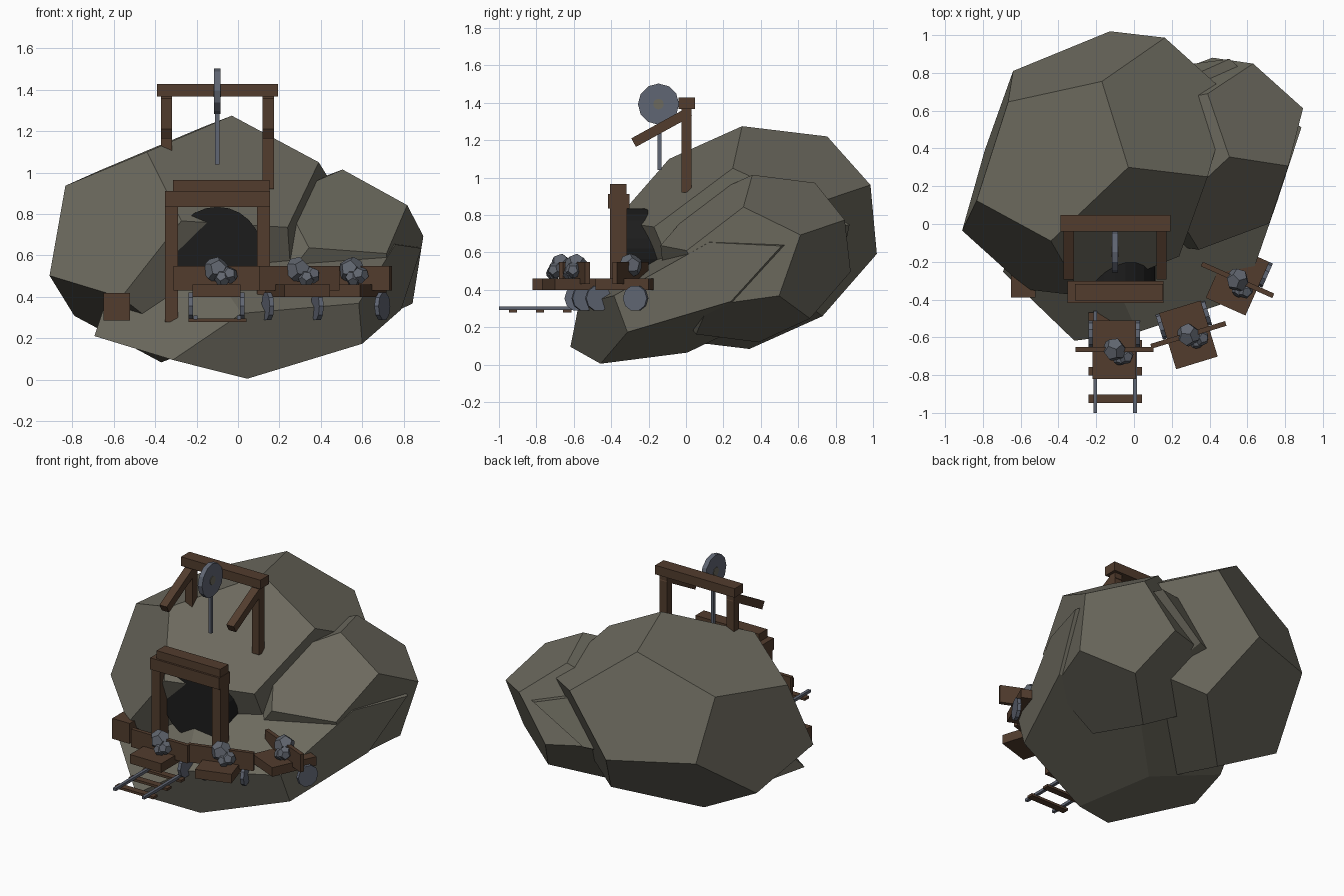
import bpy, bmesh, math
from mathutils import Vector, Matrix

if "Cube" in bpy.data.objects:
    bpy.data.objects.remove(bpy.data.objects["Cube"])

PHI = (1 + 5 ** 0.5) / 2


def material(name, r, g, b):
    m = bpy.data.materials.new(name)
    m.diffuse_color = (r, g, b, 1)
    m.use_nodes = True
    m.node_tree.nodes["Principled BSDF"].inputs["Base Color"].default_value = m.diffuse_color
    return m


ROCK = material("rock", 0.150, 0.143, 0.112)
WOOD = material("dark_wood", 0.085, 0.046, 0.027)
METAL = material("steel", 0.118, 0.133, 0.172)
ORE = material("ore_grey", 0.120, 0.133, 0.160)
DARK = material("cave_black", 0.012, 0.012, 0.012)


def finish(bm, name, mat, matrix=None):
    if matrix is not None:
        bm.transform(matrix)
    bmesh.ops.recalc_face_normals(bm, faces=bm.faces)
    me = bpy.data.meshes.new(name)
    bm.to_mesh(me)
    bm.free()
    me.materials.append(mat)
    ob = bpy.data.objects.new(name, me)
    bpy.context.collection.objects.link(ob)
    return ob


def box(name, lo, hi, mat, matrix=None):
    """Box between two corners."""
    bm = bmesh.new()
    bmesh.ops.create_cube(bm, size=1)
    lo, hi = Vector(lo), Vector(hi)
    for v in bm.verts:
        v.co = Vector([(lo[i] + hi[i]) / 2 + v.co[i] * (hi[i] - lo[i]) for i in range(3)])
    return finish(bm, name, mat, matrix)


def disc(name, center, radius, depth, axis, sides, mat, matrix=None):
    """Cylinder along X or Y."""
    bm = bmesh.new()
    bmesh.ops.create_cone(bm, cap_ends=True, segments=sides, radius1=radius,
                          radius2=radius, depth=depth)
    turn = Matrix.Rotation(math.pi / 2, 4, 'Y' if axis == 'X' else 'X')
    bm.transform(Matrix.Translation(center) @ turn)
    return finish(bm, name, mat, matrix)


def dodecahedron():
    bm = bmesh.new()
    for x in (-1, 1):
        for y in (-1, 1):
            for z in (-1, 1):
                bm.verts.new((x, y, z))
            p, q = x / PHI, y * PHI
            for co in ((0, p, q), (p, q, 0), (q, 0, p)):
                bm.verts.new(co)
    bmesh.ops.convex_hull(bm, input=bm.verts)
    bmesh.ops.dissolve_limit(bm, angle_limit=0.02, verts=bm.verts, edges=bm.edges)
    return bm


def boulder(name, corner, n1, n2, n3):
    """Stretched dodecahedron fixed by one corner and its three neighbours."""
    corner = Vector(corner)
    unit = Vector((1, 1, 1))
    base = [Vector((0, 1 / PHI, PHI)), Vector((1 / PHI, PHI, 0)), Vector((PHI, 0, 1 / PHI))]
    src = Matrix([b - unit for b in base]).transposed()
    dst = Matrix([Vector(n) - corner for n in (n1, n2, n3)]).transposed()
    lin = dst @ src.inverted()
    finish(dodecahedron(), name, ROCK,
           Matrix.Translation(corner - lin @ unit) @ lin.to_4x4())


# Boulders
boulder("main_boulder", (-0.03, 0.30, 1.275), (-0.44, -0.09, 1.10),
        (-0.17, 0.755, 1.22), (0.39, 0.25, 1.05))
boulder("side_boulder", (0.505, 0.355, 1.015), (0.817, 0.307, 0.843),
        (0.39, 0.69, 0.972), (0.212, 0.081, 0.888))
boulder("base_boulder", (0.60, -0.313, 0.174), (0.045, -0.457, 0.005),
        (0.583, -0.385, 0.369), (0.787, 0.24, 0.338))

# Cave mouth
disc("cave_mouth", (-0.10, -0.23, 0.62), 0.215, 0.2, 'Y', 24, DARK)

# Door frame
for side, x in (("left", -0.352), ("right", 0.092)):
    box(f"frame_post_{side}", (x, -0.405, 0.28), (x + 0.062, -0.315, 0.84), WOOD)
box("frame_lintel", (-0.352, -0.418, 0.835), (0.155, -0.303, 0.912), WOOD)
box("frame_cap", (-0.313, -0.405, 0.912), (0.153, -0.318, 0.965), WOOD)

# Hoist: beam, posts and sloping braces
box("hoist_beam", (-0.39, -0.04, 1.367), (0.192, 0.048, 1.427), WOOD)
for side, x, foot in (("left", -0.345, 1.0), ("right", 0.146, 0.92)):
    box(f"hoist_post_{side}", (x - 0.027, -0.025, foot), (x + 0.027, 0.03, 1.37), WOOD)
    a, b = Vector((x, 0.02, 1.352)), Vector((x, -0.28, 1.187))
    tilt = Matrix.Rotation(math.atan2(a.z - b.z, a.y - b.y), 4, 'X')
    h = (a - b).length / 2
    box(f"hoist_brace_{side}", (-0.027, -h, -0.026), (0.027, h, 0.026), WOOD,
        Matrix.Translation((a + b) / 2) @ tilt)

# Pulley and rope
disc("pulley", (-0.10, -0.147, 1.393), 0.11, 0.032, 'X', 12, METAL)
disc("pulley_hub", (-0.10, -0.147, 1.393), 0.028, 0.038, 'X', 12, ROCK)
box("rope", (-0.11, -0.152, 1.04), (-0.09, -0.132, 1.30), METAL)

# Timber block
box("timber_block", (-0.65, -0.39, 0.285), (-0.522, -0.265, 0.42), WOOD)

# Track
for side, x in (("left", -0.205), ("right", 0.005)):
    box(f"rail_{side}", (x - 0.01, -1.0, 0.292), (x + 0.01, -0.46, 0.31), METAL)
for i, y in enumerate((-0.925, -0.78, -0.635, -0.49)):
    box(f"sleeper_{i}", (-0.24, y - 0.022, 0.28), (0.042, y + 0.022, 0.296), WOOD)


def cart(tag, x, y, degrees):
    m = Matrix.Translation((x, y, 0)) @ Matrix.Rotation(math.radians(degrees), 4, 'Z')
    box(f"{tag}_bed", (-0.115, -0.155, 0.40), (0.115, 0.155, 0.46), WOOD, m)
    box(f"{tag}_plank", (-0.207, -0.013, 0.432), (0.207, 0.013, 0.55), WOOD, m)
    for side in (-1, 1):
        disc(f"{tag}_wheel", (side * 0.125, 0.085, 0.355), 0.07, 0.022, 'X', 10, METAL, m)
    # Ore lumps
    for i, (co, r) in enumerate((((0, 0, 0.53), 0.064), ((0.06, -0.035, 0.505), 0.043),
                                 ((0.03, -0.045, 0.49), 0.04))):
        finish(dodecahedron(), f"{tag}_ore_{i}", ORE,
               m @ Matrix.Translation(co) @ Matrix.Rotation(0.4 + i, 4, (1, 0.5, 0.3))
               @ Matrix.Scale(r / 3 ** 0.5, 4))


cart("front_cart", -0.104, -0.665, 0)
cart("middle_cart", 0.288, -0.587, 17)
cart("rear_cart", 0.548, -0.296, -24)
